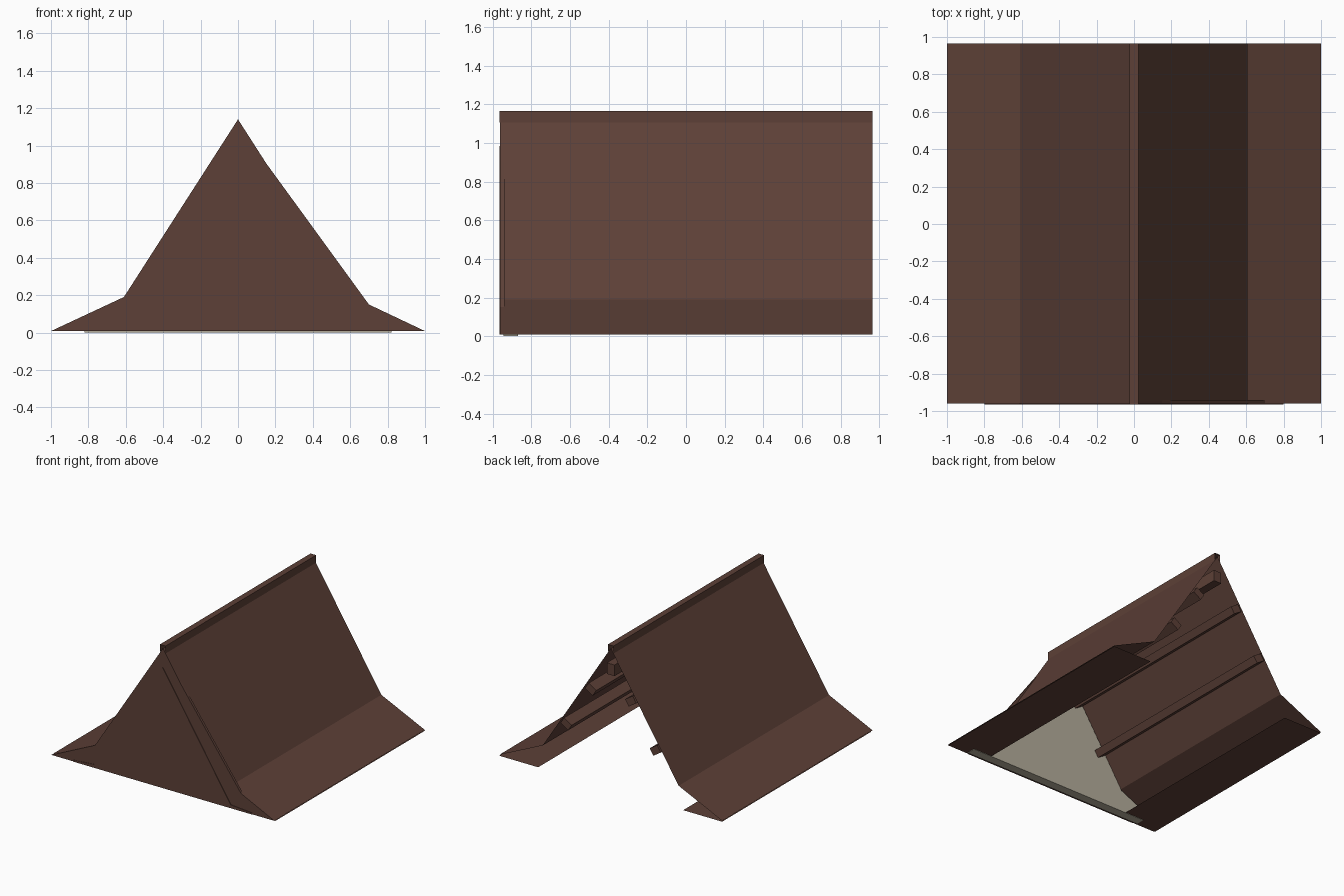
import bpy, bmesh, math

cube = bpy.data.objects.get("Cube")
if cube:
    bpy.data.objects.remove(cube, do_unlink=True)

FRONT, BACK = -0.965, 0.965


def material(name, rgb):
    m = bpy.data.materials.new(name)
    m.use_nodes = True
    m.diffuse_color = (*rgb, 1)
    bsdf = m.node_tree.nodes["Principled BSDF"]
    bsdf.inputs["Base Color"].default_value = (*rgb, 1)
    bsdf.inputs["Roughness"].default_value = 0.9
    return m


BROWN = material("dark brown wood", (0.109, 0.051, 0.038))
BEIGE = material("beige plaster", (0.46, 0.42, 0.33))


def extrude_profile(name, points, y0, y1, mat, closed=True):
    """Sweep an x-z outline along y: a capped solid, or an open sheet."""
    bm = bmesh.new()
    near = [bm.verts.new((x, y0, z)) for x, z in points]
    far = [bm.verts.new((x, y1, z)) for x, z in points]
    n = len(points)
    for i in range(n if closed else n - 1):
        j = (i + 1) % n
        bm.faces.new((near[i], near[j], far[j], far[i]))
    if closed:
        bm.faces.new(near[::-1])
        bm.faces.new(far)
    bmesh.ops.recalc_face_normals(bm, faces=bm.faces[:])
    mesh = bpy.data.meshes.new(name)
    bm.to_mesh(mesh)
    bm.free()
    mesh.materials.append(mat)
    obj = bpy.data.objects.new(name, mesh)
    bpy.context.collection.objects.link(obj)
    return obj


def mirrored(half):
    """Complete an outline that starts on the centre line."""
    return [(-x, z) for x, z in reversed(half[1:])] + half


# Steep roof with flared eaves
extrude_profile("roof", mirrored([(0, 1.14), (0.61, 0.19), (1, 0.01)]),
                FRONT + 0.02, BACK, BROWN, closed=False)

# Open-ended cap along the ridge
extrude_profile("ridge_cap", [(-0.025, 1.105), (-0.025, 1.166),
                              (0.025, 1.166), (0.025, 1.105)],
                FRONT, BACK, BROWN, closed=False)

# Flat soffits under the eaves
for side, label in ((1, "left"), (-1, "right")):
    extrude_profile(label + "_soffit", [(side * 0.65, 0.003), (side, 0.003)],
                    FRONT + 0.02, BACK, BROWN, closed=False)

# Gable trim, wider on one slope
extrude_profile("gable_trim", [(-1, 0.008), (-0.61, 0.19), (0, 1.14),
                               (0.15, 0.906), (0.7, 0.15), (1, 0.008)],
                FRONT + 0.004, FRONT + 0.025, BROWN)

# Boarded gable front
extrude_profile("gable_front", mirrored([(0, 0.985), (0.61, 0.035),
                                         (0.8, 0.02), (0.8, 0.008)]),
                FRONT, FRONT + 0.01, BROWN)

# Plastered wall behind the gable
extrude_profile("gable_wall", mirrored([(0, 1.12), (0.61, 0.175),
                                        (0.82, 0.08), (0.82, 0)]),
                FRONT + 0.022, FRONT + 0.095, BEIGE)

# Purlins lying against the inside of each slope
slope = math.atan2(0.95, 0.61)


def beam(name, x, z, width, depth, angle):
    c, s = math.cos(angle), math.sin(angle)
    corners = [(-width, -depth), (width, -depth), (width, depth), (-width, depth)]
    pts = [(x + (u * c - v * s) / 2, z + (u * s + v * c) / 2) for u, v in corners]
    extrude_profile(name, pts, FRONT + 0.09, BACK, BROWN)


for side, label in ((1, "left"), (-1, "right")):
    for x, z, level in ((0.4, 0.42, "lower"), (0.18, 0.76, "upper")):
        beam(f"{label}_{level}_purlin", side * x, z, 0.06, 0.08, -side * slope)

# Ridge beam
beam("ridge_beam", 0, 0.97, 0.07, 0.09, 0)
